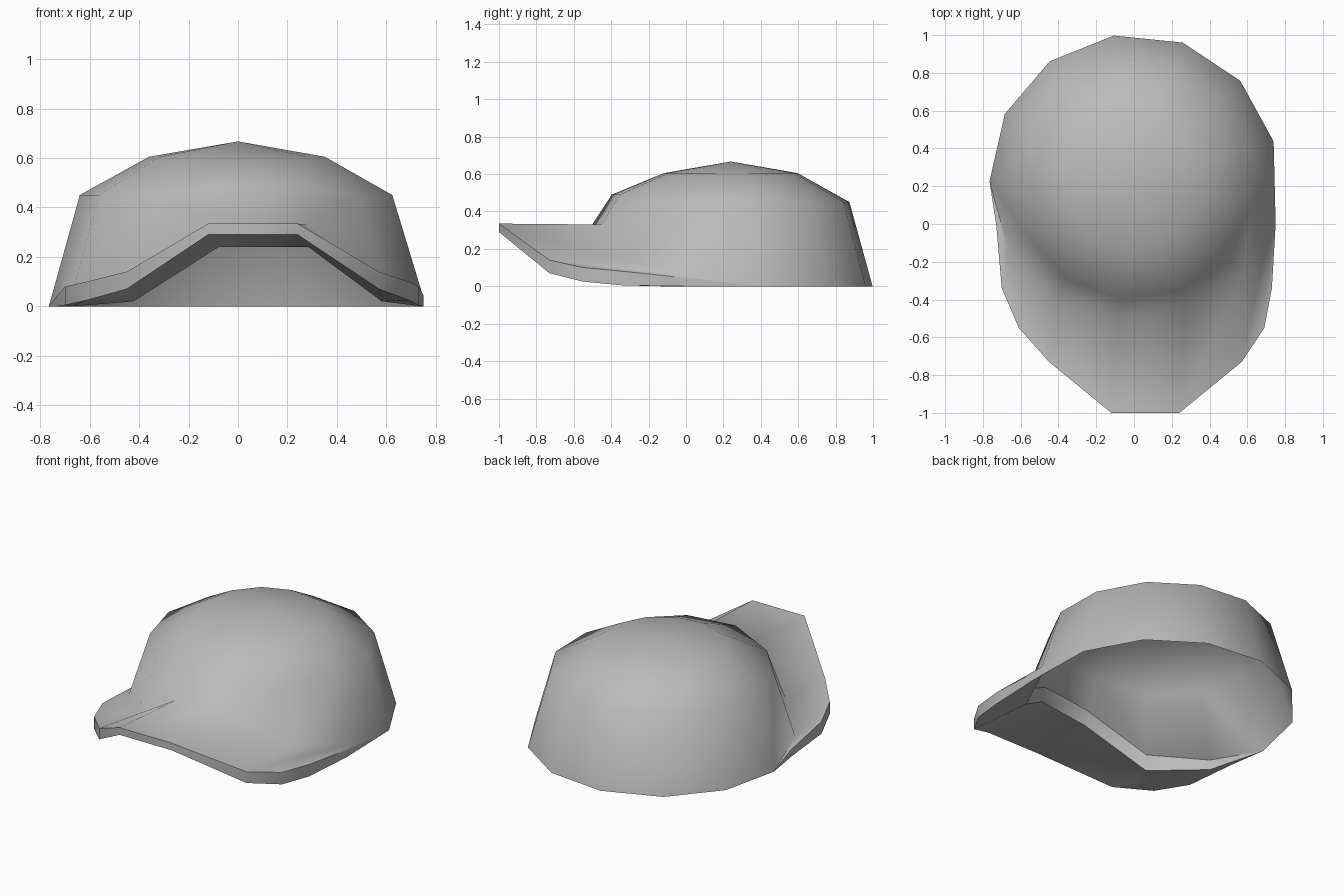
import bpy, math

cube = bpy.data.objects.get("Cube")
if cube:
    bpy.data.objects.remove(cube)

grey = bpy.data.materials.new("grey")
grey.use_nodes = True
colour = (0.5, 0.5, 0.5, 1)
grey.diffuse_color = colour
grey.node_tree.nodes["Principled BSDF"].inputs["Base Color"].default_value = colour

SIDES = 13


def on_ring(k, radius, z):
    a = math.radians(98) + math.tau * k / SIDES
    return (radius * math.cos(a), 0.24 + radius * math.sin(a), z)


def make(name, polygons, angle):
    """Build a smooth mesh from corner positions, welding shared corners."""
    index, faces = {}, []
    for polygon in polygons:
        corners = []
        for p in polygon:
            i = index.setdefault(tuple(round(c, 4) for c in p), len(index))
            if i not in corners:
                corners.append(i)
        if len(corners) > 2:
            faces.append(corners)
    mesh = bpy.data.meshes.new(name)
    mesh.from_pydata(list(index), [], faces)
    mesh.materials.append(grey)
    obj = bpy.data.objects.new(name, mesh)
    bpy.context.collection.objects.link(obj)
    bpy.ops.object.select_all(action="DESELECT")
    obj.select_set(True)
    bpy.context.view_layer.objects.active = obj
    bpy.ops.object.shade_smooth_by_angle(angle=math.radians(angle))


def strip(a, b):
    return [(a[i], b[i], b[i + 1], a[i + 1]) for i in range(len(a) - 1)]


# Crown rings: the rim rises over the front, where the brim joins
rim_height = {4: 0.06, 9: 0.06, 5: 0.12, 8: 0.12, 6: 0.33, 7: 0.33}
under_height = {5: 0.02, 8: 0.02, 6: 0.24, 7: 0.24}
columns = list(range(SIDES)) + [0]
rim = [on_ring(k, 0.765 - 0.06 * rim_height.get(k, 0), rim_height.get(k, 0)) for k in columns]
shoulder = [on_ring(k, 0.64, 0.49 if k in (6, 7) else 0.45) for k in columns]
upper = [on_ring(k, 0.36, 0.605) for k in columns]
apex = [(0, 0.24, 0.667)] * len(columns)
crown = strip(rim, shoulder) + strip(shoulder, upper) + strip(upper, apex)

# Brim outline: x, y, top height, bottom height
outline = [
    (-0.73, 0, 0.045, 0), (-0.70, -0.34, 0.08, 0.005), (-0.61, -0.55, 0.10, 0.025),
    (-0.45, -0.73, 0.14, 0.07), (-0.12, -1, 0.335, 0.29), (0.24, -1, 0.335, 0.29),
    (0.57, -0.73, 0.14, 0.07), (0.69, -0.55, 0.10, 0.025), (0.73, -0.34, 0.08, 0.005),
    (0.75, 0, 0.045, 0)]
joins = [3, 4, 4, 4, 5, 6, 7, 8, 9, 9, 9, 10]
inner_top = [rim[k] for k in joins]
inner_low = [on_ring(k, 0.765, under_height.get(k, 0)) for k in joins]
outer_top = [rim[3]] + [(x, y, t) for x, y, t, b in outline] + [rim[10]]
outer_low = [rim[3]] + [(x, y, b) for x, y, t, b in outline] + [rim[10]]

make("crown_and_brim_top", crown + strip(outer_top, inner_top), 75)
make("brim_edge_and_underside",
     strip(outer_low, outer_top) + strip(inner_low, outer_low) + strip(inner_top, inner_low), 50)
